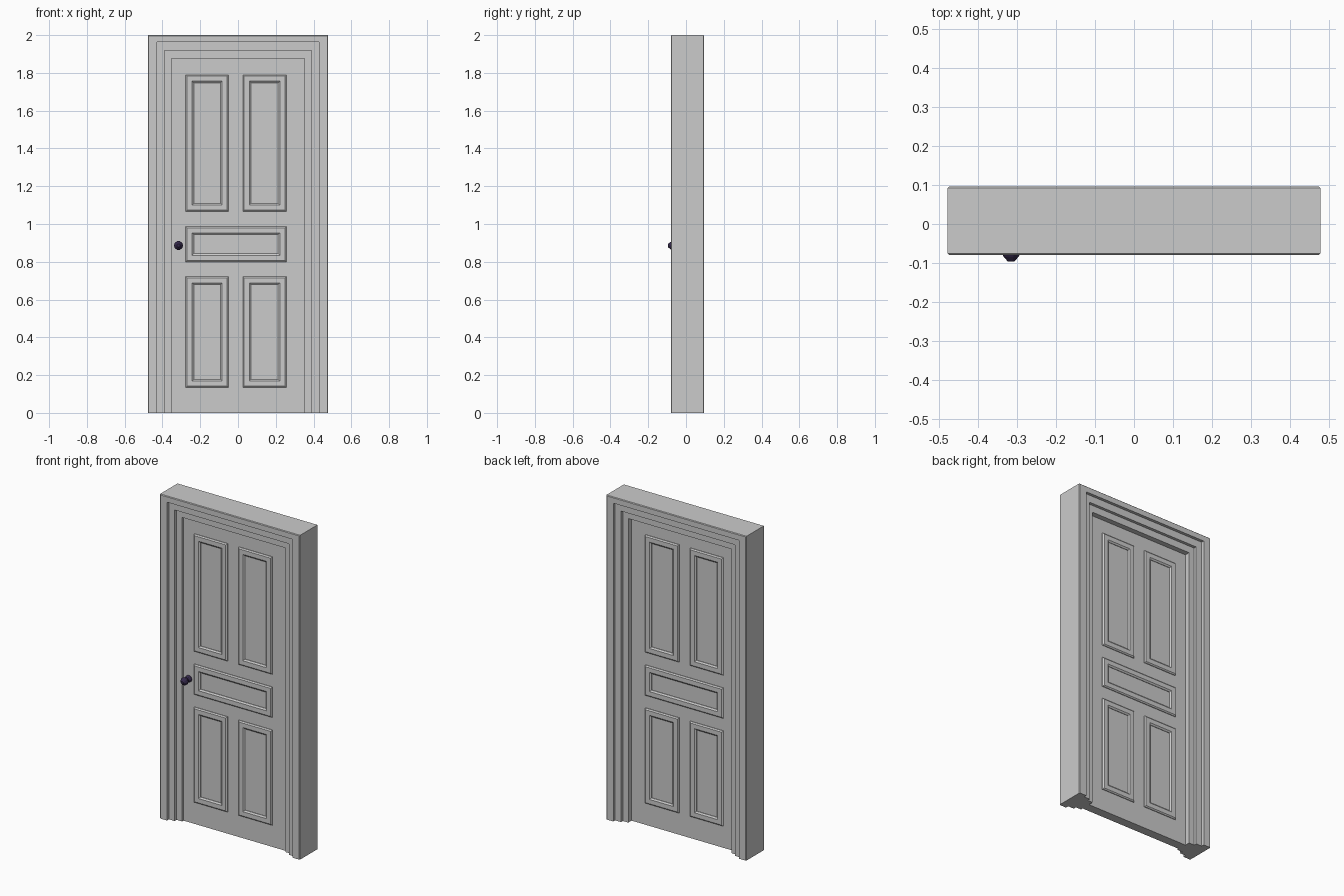
import bpy, bmesh, math
from mathutils import Matrix

if "Cube" in bpy.data.objects:
    bpy.data.objects.remove(bpy.data.objects["Cube"])


def finish(name, bm, mat=None):
    bmesh.ops.recalc_face_normals(bm, faces=bm.faces)
    me = bpy.data.meshes.new(name)
    bm.to_mesh(me)
    bm.free()
    ob = bpy.data.objects.new(name, me)
    bpy.context.collection.objects.link(ob)
    if mat:
        me.materials.append(mat)
    return ob


def skin(bm, loops, closed):
    """Join successive vertex loops with quads."""
    for a, b in zip(loops, loops[1:]):
        n = len(a)
        for i in range(n if closed else n - 1):
            j = (i + 1) % n
            bm.faces.new((a[i], a[j], b[j], b[i]))


# Stepped frame: profile of (half width, height, y) swept round the doorway
profile = [
    (.4775, 2.0, -.076), (.4735, 1.996, -.08),
    (.429, 1.963, -.08), (.429, 1.963, -.061),
    (.389, 1.918, -.061), (.389, 1.918, -.042),
    (.352, 1.875, -.042), (.352, 1.875, .06),
    (.389, 1.918, .06), (.389, 1.918, .078),
    (.429, 1.963, .078), (.429, 1.963, .096),
    (.4735, 1.996, .096), (.4775, 2.0, .092),
]
bm = bmesh.new()
loops = [[bm.verts.new((s * hx, y, hz * up)) for hx, hz, y in profile]
         for s, up in ((-1, 0), (-1, 1), (1, 1), (1, 0))]
skin(bm, loops, True)
bm.faces.new(loops[0])
bm.faces.new(loops[-1])
finish("door_frame", bm)

# Door slab
FACE = .028
bm = bmesh.new()
bmesh.ops.create_cube(bm, size=1, matrix=Matrix.Translation((0, 0, .9375))
                      @ Matrix.Diagonal((.704, 2 * FACE, 1.875, 1)))
finish("door_slab", bm)


# Raised panel mouldings on both faces
def moulding(name, x0, x1, z0, z1, side):
    bm = bmesh.new()
    rings = []
    for inset, h in ((0, -.002), (0, .004), (.007, .010), (.034, .010), (.043, .003), (.043, -.002)):
        y = side * (FACE + h)
        rings.append([bm.verts.new((x, y, z)) for x, z in (
            (x0 + inset, z0 + inset), (x1 - inset, z0 + inset),
            (x1 - inset, z1 - inset), (x0 + inset, z1 - inset))])
    skin(bm, rings, True)
    finish(name, bm)


panels = {
    "upper_left": (-.277, -.05, 1.066, 1.79),
    "upper_right": (.026, .256, 1.066, 1.79),
    "middle": (-.277, .256, .80, .987),
    "lower_left": (-.277, -.05, .135, .722),
    "lower_right": (.026, .256, .135, .722),
}
for key, rect in panels.items():
    for face, side in (("front", -1), ("back", 1)):
        moulding(f"{key}_moulding_{face}", *rect, side)

# Knob with stem and rose, turned about the y axis
dark = bpy.data.materials.new("dark_knob")
dark.diffuse_color = (.035, .022, .07, 1)
dark.use_nodes = True
dark.node_tree.nodes["Principled BSDF"].inputs["Base Color"].default_value = dark.diffuse_color
bm = bmesh.new()
turn = [(.021, -.027), (.021, -.034), (.016, -.041), (.008, -.045), (.008, -.053),
        (.018, -.058), (.024, -.068), (.024, -.075), (.019, -.084), (.009, -.0955)]
N = 10
loops = [[bm.verts.new((-.315 + r * math.cos(2 * math.pi * i / N), y,
                        .886 + r * math.sin(2 * math.pi * i / N))) for i in range(N)]
         for r, y in turn]
skin(bm, loops, True)
bm.faces.new(loops[0])
bm.faces.new(loops[-1])
finish("door_knob", bm, dark)
